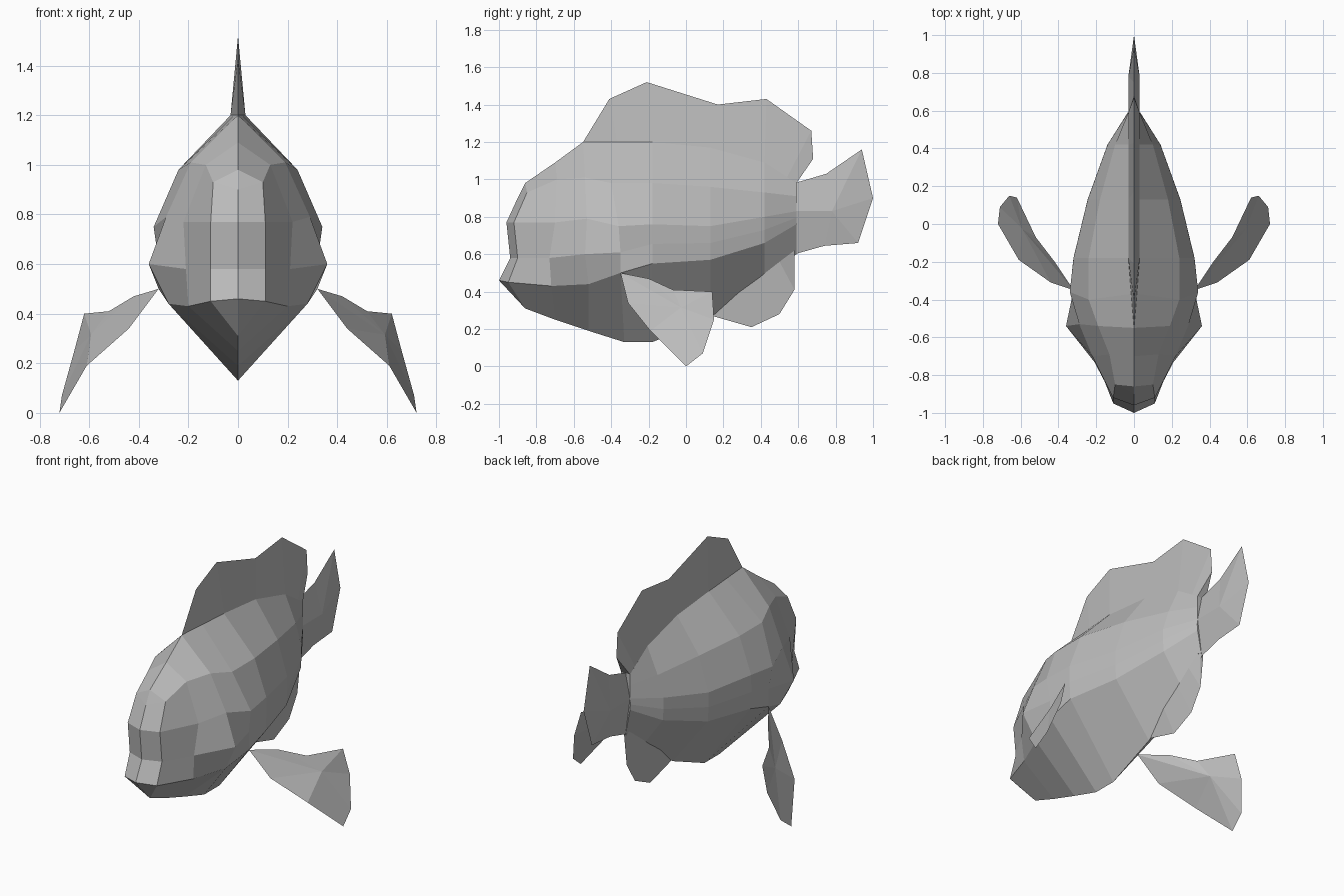
import bpy
import bmesh
import math
from mathutils import Vector

cube = bpy.data.objects.get("Cube")
if cube:
    bpy.data.objects.remove(cube, do_unlink=True)

grey = bpy.data.materials.new("plain_grey")
grey.use_nodes = True
colour = (0.5, 0.5, 0.5, 1)
grey.diffuse_color = colour
grey.node_tree.nodes["Principled BSDF"].inputs["Base Color"].default_value = colour


def build(name, faces):
    """Make an object from half-model polygons, mirrored across x = 0."""
    bm = bmesh.new()
    known = {}

    def vert(point):
        key = tuple(round(c, 4) + 0.0 for c in point)
        if key not in known:
            known[key] = bm.verts.new(key)
        return known[key]

    for side in (1, -1):
        for face in faces:
            corners = list(dict.fromkeys(vert((side * x, y, z)) for x, y, z in face))
            on_centre = all(abs(v.co.x) < 1e-5 for v in corners)
            if len(corners) > 2 and not on_centre and not bm.faces.get(corners):
                bm.faces.new(corners)
    bmesh.ops.recalc_face_normals(bm, faces=bm.faces)
    mesh = bpy.data.meshes.new(name)
    bm.to_mesh(mesh)
    bm.free()
    mesh.materials.append(grey)
    obj = bpy.data.objects.new(name, mesh)
    bpy.context.collection.objects.link(obj)
    return obj


def grid(rows):
    """Quads between neighbouring rows of points."""
    return [(a[i], a[i + 1], b[i + 1], b[i])
            for a, b in zip(rows, rows[1:]) for i in range(len(a) - 1)]


def blade(name, outer, inner, closed=True):
    """Fin with a sharp rim; inner points are (half thickness, y, z)."""
    rows = [[(0, y, z) for y, z in outer], inner]
    if closed:
        rows.append([(0, y, z) for x, y, z in inner])
    return build(name, grid(rows))


# Head rings from nose to gill: top, brow, eye line, cheek, jaw, keel
head = [
    [(0, -.86, .98), (0, -.90, .90), (0, -.96, .77), (0, -.94, .58), (0, -1, .46), (0, -.86, .31)],
    [(0, -.86, .98), (.1, -.85, .93), (.11, -.92, .77), (.11, -.9, .58), (.11, -.95, .45), (0, -.86, .31)],
    [(0, -.7, 1.09), (.13, -.69, 1), (.22, -.7, .77), (.21, -.73, .58), (.2, -.72, .43), (0, -.7, .25)],
    [(0, -.55, 1.2), (.19, -.54, 1.01), (.29, -.53, .79), (.36, -.54, .6), (.28, -.52, .44), (0, -.52, .19)],
    [(.015, -.37, 1.2), (.24, -.4, .98), (.34, -.36, .75), (.32, -.35, .61), (.32, -.35, .5), (0, -.33, .13)],
]


def trunk_ring(y, top, upper, middle, crease, keel, upper_w, middle_w, crease_w):
    cheek = ((middle_w + crease_w) / 2 + .003, y, (middle + crease) / 2)
    return [(.03, y, top), (upper_w, y, upper), (middle_w, y, middle),
            cheek, (crease_w, y, crease), (0, y, keel)]


trunk = [
    trunk_ring(-.18, 1.2, .98, .76, .55, .13, .24, .32, .315),
    trunk_ring(.13, 1.17, .96, .75, .57, .26, .18, .245, .24),
    trunk_ring(.42, 1.09, .93, .80, .66, .47, .1, .14, .135),
    trunk_ring(.59, .98, .91, .83, .76, .6, .03, .03, .03),
]
rings = [[(0, *ring[0][1:])] + ring for ring in head + trunk]
rings.append([(0, y, z) for x, y, z in rings[-1]])
build("body", grid(rings))

# Fins along the centre line
back_ridge = [ring[0] for ring in head[3:] + trunk]
blade("dorsal_fin",
      [(-.55, 1.2), (-.41, 1.43), (-.21, 1.52), (.17, 1.4), (.43, 1.43), (.67, 1.26), (.68, 1.11), (.59, .98)],
      back_ridge[:5] + [(.03, .54, 1.01)] + back_ridge[5:] * 2)
blade("anal_fin",
      [(.14, .27), (.35, .21), (.5, .28), (.58, .41), (.58, .6)],
      [(0, .15, .29), (.02, .28, .4), (.02, .4, .49), (.02, .5, .56), (.02, .58, .62)])
hub = (.03, .78, .83)
root = (.03, .58, .83)
blade("tail_fin",
      [(.58, .98), (.75, 1.03), (.94, 1.16), (1, .9), (.92, .66), (.74, .645), (.58, .6)],
      [root, hub, hub, hub, hub, hub, root], closed=False)

# Paired fins: rim fanned to a raised point on both sides
rim = [(.32, -.35, .5), (.42, -.2, .47), (.52, -.07, .41), (.62, .14, .4), (.66, .15, .25),
       (.71, .09, .07), (.72, 0, 0), (.61, -.19, .19), (.44, -.31, .34)]
centre = Vector((.58, -.02, .31))
lift = Vector((.82, -.43, .37)) * .015
build("pectoral_fins", [(a, b, tuple(centre + s * lift))
                        for a, b in zip(rim, rim[1:] + rim[:1]) for s in (1, -1)])
